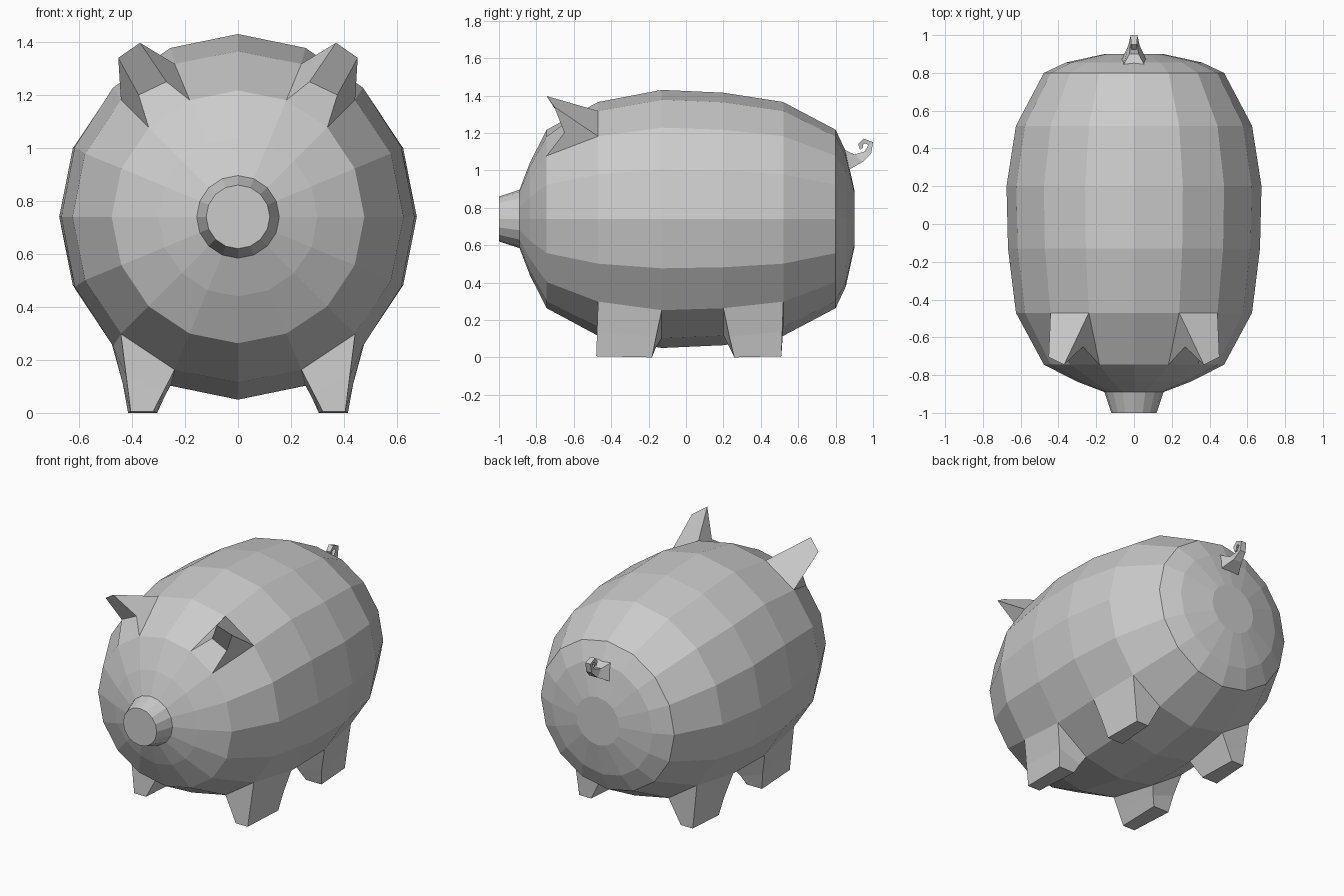
import bpy, bmesh
from math import sin, cos, radians

if "Cube" in bpy.data.objects:
    bpy.data.objects.remove(bpy.data.objects["Cube"])

CZ = 0.74   # height of the body axis


def ring_pt(y, rx, rz, deg):
    """Point on a body ring, angle measured from straight up."""
    a = radians(deg)
    return (rx * sin(a), y, CZ + rz * cos(a))


def make(name, verts, faces):
    bm = bmesh.new()
    vs = [bm.verts.new(v) for v in verts]
    for f in faces:
        bm.faces.new([vs[i] for i in f])
    bmesh.ops.recalc_face_normals(bm, faces=bm.faces)
    me = bpy.data.meshes.new(name)
    bm.to_mesh(me)
    bm.free()
    ob = bpy.data.objects.new(name, me)
    bpy.context.collection.objects.link(ob)
    return ob


def loft(name, rings):
    """Skin a list of equal-length rings and cap both ends."""
    n = len(rings[0])
    verts = [p for r in rings for p in r]
    faces = [(k * n + i, k * n + (i + 1) % n, (k + 1) * n + (i + 1) % n, (k + 1) * n + i)
             for k in range(len(rings) - 1) for i in range(n)]
    faces += [tuple(range(n)), tuple(range(len(verts) - n, len(verts)))]
    return make(name, verts, faces)


def pair(name, rings):
    """Loft a part on both sides of the body."""
    loft(name + "_left", rings)
    loft(name + "_right", [[(-x, y, z) for x, y, z in r] for r in rings])


def mix(a, b, t):
    return tuple(p + (q - p) * t for p, q in zip(a, b))


# Body with snout: (y, x radius, z radius)
A, B = (-0.47, 0.625, 0.625), (-0.13, 0.667, 0.69)
C, D = (0.20, 0.675, 0.675), (0.52, 0.625, 0.625)
HEAD = (-0.745, 0.477, 0.477)
profile = [(-1.0, 0.12, 0.12), (-0.89, 0.156, 0.156), (-0.835, 0.30, 0.30), HEAD,
           A, B, C, D, (0.80, 0.477, 0.477), (0.855, 0.36, 0.36), (0.90, 0.155, 0.155)]
loft("body", [[ring_pt(*p, 22.5 * i) for i in range(16)] for p in profile])


# Legs grow out of a lower body panel and flare at their inner edge
def leg(name, straight, flared, y_straight, y_flared, y_mid):
    base = [ring_pt(*straight, 135), ring_pt(*straight, 157.5),
            ring_pt(*flared, 157.5), ring_pt(*flared, 135)]
    foot = [(0.405, y_straight, 0.006), (0.32, y_straight, 0.006),
            (0.305, y_flared, 0), (0.415, y_flared, 0)]
    mid = [mix(base[0], foot[0], 0.55), mix(base[1], foot[1], 0.55),
           (0.28, y_mid, 0.055), (0.435, y_mid, 0.11)]
    pair(name, [base, mid, foot])


leg("front_leg", A, B, -0.48, -0.182, -0.16)
leg("rear_leg", D, C, 0.51, 0.258, 0.232)

# Ears lean forward from an upper head panel, hollow at the front
pair("ear", [[ring_pt(*HEAD, 22.5), ring_pt(*HEAD, 45), ring_pt(*A, 45), ring_pt(*A, 22.5)],
             [(0.27, -0.65, 1.25), (0.375, -0.65, 1.20),
              (0.452, -0.705, 1.34), (0.37, -0.745, 1.397)]])

# Curled tail: (half width, outer y, outer z, inner y, inner z)
tail = [(0.068, 0.865, 1.00, 0.845, 1.11), (0.03, 0.945, 1.045, 0.90, 1.085),
        (0.02, 0.99, 1.09, 0.955, 1.10), (0.018, 1.00, 1.15, 0.975, 1.135),
        (0.016, 0.95, 1.17, 0.957, 1.145), (0.014, 0.92, 1.14, 0.945, 1.135),
        (0.012, 0.93, 1.11, 0.947, 1.12)]
loft("tail", [[(-w, a, b), (w, a, b), (w * 0.8, c, d), (-w * 0.8, c, d)]
              for w, a, b, c, d in tail])
